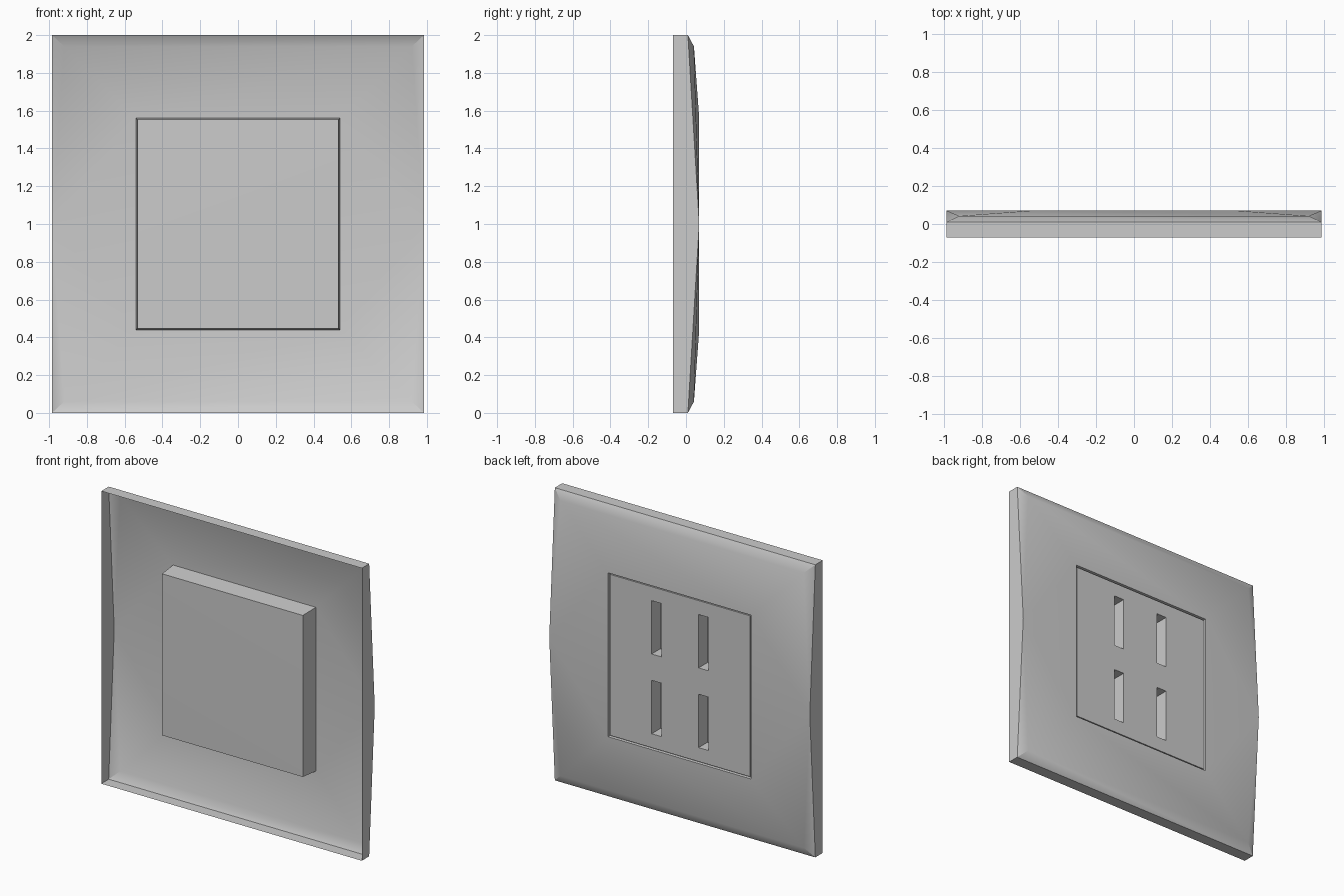
import bpy
import bmesh
from mathutils import Vector

cube = bpy.data.objects.get("Cube")
if cube:
    bpy.data.objects.remove(cube, do_unlink=True)

grey = bpy.data.materials.new("light grey plastic")
grey.use_nodes = True
grey.diffuse_color = (0.6, 0.6, 0.6, 1)
grey.node_tree.nodes["Principled BSDF"].inputs["Base Color"].default_value = (0.6, 0.6, 0.6, 1)

MID = 1.0       # height of the plate's centre
FRONT = -0.07   # open rim of the cover
BACK = 0.07     # highest part of the domed face


def loop(bm, half_x, half_z, y):
    """Rectangle of four corners around the plate's centre."""
    signs = ((-1, -1), (1, -1), (1, 1), (-1, 1))
    return [bm.verts.new((sx * half_x, y, MID + sz * half_z)) for sx, sz in signs]


def bridge(bm, a, b, sides=range(4)):
    for i in sides:
        j = (i + 1) % 4
        bm.faces.new((a[i], a[j], b[j], b[i]))


def finish(bm, name):
    mesh = bpy.data.meshes.new(name)
    bm.to_mesh(mesh)
    bm.free()
    obj = bpy.data.objects.new(name, mesh)
    bpy.context.collection.objects.link(obj)
    mesh.materials.append(grey)
    bpy.ops.object.select_all(action='DESELECT')
    obj.select_set(True)
    bpy.context.view_layer.objects.active = obj
    bpy.ops.object.shade_smooth_by_angle(angle=0.52)


# Domed cover: a thin open shell with a window for the insert
bm = bmesh.new()
rim = loop(bm, 0.985, 1.0, FRONT)
edge = loop(bm, 0.985, 1.0, 0.01)
shoulder = loop(bm, 0.92, 0.94, 0.042)
window = loop(bm, 0.54, 0.56, BACK)
top_bottom = (0, 2)
bridge(bm, rim, edge, top_bottom)
bridge(bm, edge, shoulder, top_bottom)
bridge(bm, shoulder, window, top_bottom)
for i, side in ((1, 1), (3, -1)):
    j = (i + 1) % 4
    peak = bm.verts.new((side * 0.985, BACK, MID))
    bm.faces.new((rim[i], rim[j], edge[j], peak, edge[i]))
    bm.faces.new((window[i], window[j], peak))
    for k in (i, j):
        bm.faces.new((edge[k], peak, shoulder[k]))
        bm.faces.new((shoulder[k], peak, window[k]))
bm.normal_update()
inside = Vector((0, -0.3, MID))
for face in bm.faces:
    if face.normal.dot(face.calc_center_median() - inside) < 0:
        face.normal_flip()
finish(bm, "cover_plate")

# Socket insert: tapered block with a groove around its slotted panel
bm = bmesh.new()
base = loop(bm, 0.532, 0.552, -0.06)
apex = bm.verts.new((0, -0.068, MID))
for i in range(4):
    bm.faces.new((base[i], base[(i + 1) % 4], apex))
loops = [base, loop(bm, 0.54, 0.56, BACK), loop(bm, 0.538, 0.558, 0.052),
         loop(bm, 0.53, 0.55, 0.052), loop(bm, 0.53, 0.55, 0.064)]
for a, b in zip(loops, loops[1:]):
    bridge(bm, a, b)

# Panel cells, with every slot cell sunk into a pocket
xs = [-0.53, -0.215, -0.14, 0.14, 0.215, 0.53]
zs = [MID + z for z in (-0.55, -0.455, -0.09, 0.09, 0.455, 0.55)]
grid = [[bm.verts.new((x, 0.064, z)) for z in zs] for x in xs]
for i in range(5):
    for j in range(5):
        ring = [grid[i][j], grid[i + 1][j], grid[i + 1][j + 1], grid[i][j + 1]]
        if i in (1, 3) and j in (1, 3):
            floor = [bm.verts.new(v.co - Vector((0, 0.095, 0))) for v in ring]
            bridge(bm, ring, floor)
            bm.faces.new(floor)
        else:
            bm.faces.new(ring)
bmesh.ops.remove_doubles(bm, verts=bm.verts, dist=0.0001)
bmesh.ops.recalc_face_normals(bm, faces=bm.faces)
finish(bm, "socket_insert")
